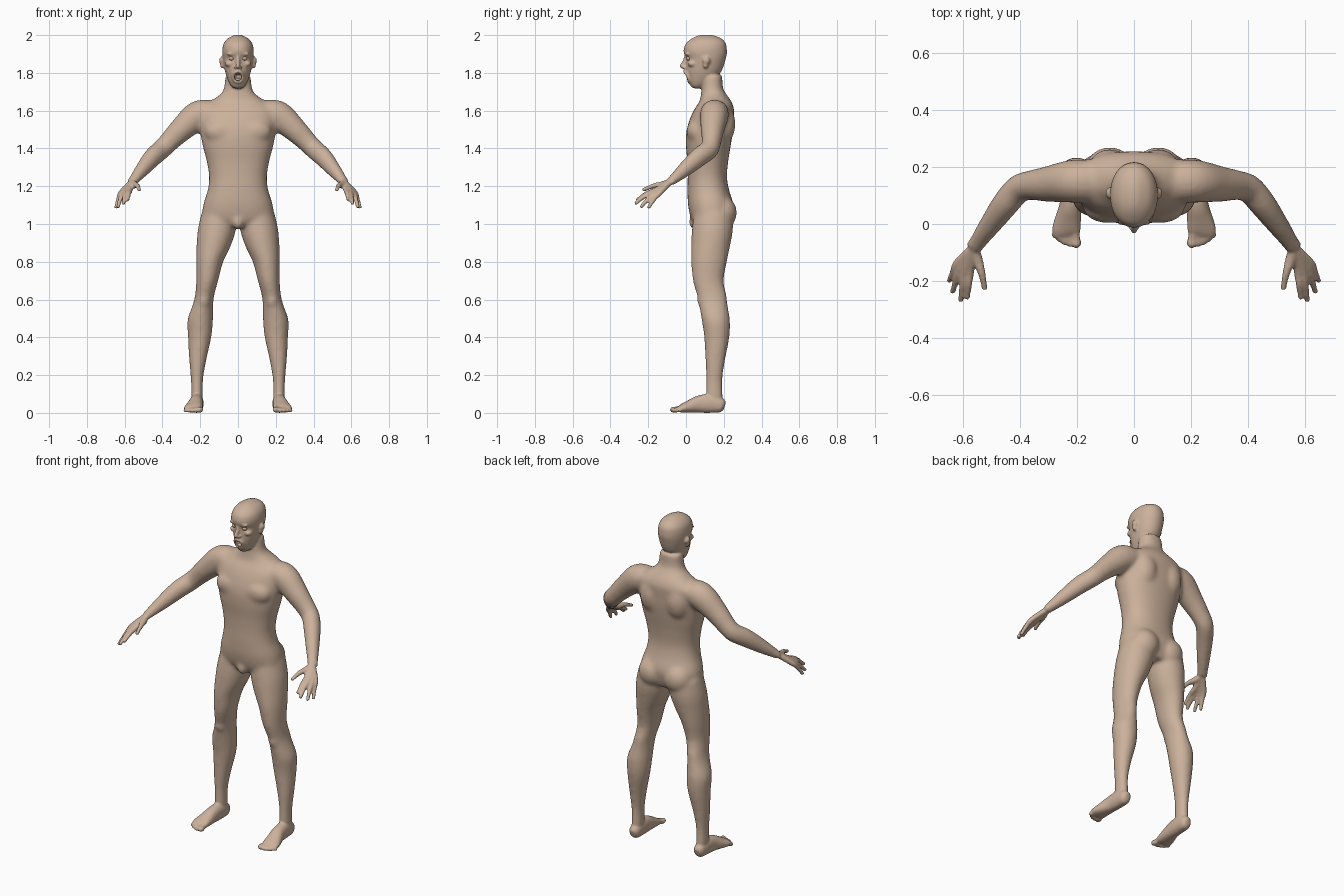
import bpy, bmesh, math
from mathutils import Vector, Matrix

skin = bpy.data.materials.new("skin")
skin.diffuse_color = (0.60, 0.44, 0.33, 1)
SIDES = (-1, 1)


def spline(rows, sub=5):
    """Catmull-Rom through rows of (x, y, z, ru, rv)."""
    out = []
    for i in range(len(rows) - 1):
        a, b = rows[max(i - 1, 0)], rows[i]
        c, d = rows[i + 1], rows[min(i + 2, len(rows) - 1)]
        for k in range(sub):
            t = k / sub
            out.append([0.5 * (2 * q + (r - p) * t + (2 * p - 5 * q + 4 * r - w) * t * t
                        + (3 * q - p - 3 * r + w) * t ** 3) for p, q, r, w in zip(a, b, c, d)])
    return out + [list(rows[-1])]


def tube(bm, rows, s=1, flat=False, n=2.0, grow=0.0, seg=28):
    """Closed loft; flat keeps the rings horizontal."""
    pts = spline(rows)
    pos = [Vector((p[0] * s, p[1], p[2])) for p in pts]
    rings, faces = [], []
    for i, p in enumerate(pts):
        u, v = Vector((1, 0, 0)), Vector((0, 1, 0))
        if not flat:
            t = (pos[min(i + 1, len(pos) - 1)] - pos[max(i - 1, 0)]).normalized()
            u = t.cross(Vector((0, 0, 1))).normalized()
            v = u.cross(t)
        ru, rv = max(p[3] + grow, 0.002), max(p[4] + grow, 0.002)
        ring = []
        for k in range(seg):
            a = 2 * math.pi * k / seg
            c, d = math.cos(a), math.sin(a)
            c = math.copysign(abs(c) ** (2 / n), c)
            d = math.copysign(abs(d) ** (2 / n), d)
            ring.append(bm.verts.new(pos[i] + u * (ru * c) + v * (rv * d)))
        rings.append(ring)
    for a, b in zip(rings, rings[1:]):
        for k in range(seg):
            j = (k + 1) % seg
            faces.append(bm.faces.new((a[k], a[j], b[j], b[k])))
    faces += [bm.faces.new(rings[0]), bm.faces.new(rings[-1])]
    bmesh.ops.recalc_face_normals(bm, faces=faces)


def ball(bm, c, r, s=1):
    m = Matrix.Translation((c[0] * s, c[1], c[2])) @ Matrix.Diagonal((*r, 1))
    bmesh.ops.create_uvsphere(bm, u_segments=24, v_segments=14, radius=1, matrix=m)


def make(bm, name):
    me = bpy.data.meshes.new(name)
    bm.to_mesh(me)
    bm.free()
    me.materials.append(skin)
    for p in me.polygons:
        p.use_smooth = True
    ob = bpy.data.objects.new(name, me)
    bpy.context.collection.objects.link(ob)
    return ob


def fuse(bm, voxel, iterations):
    """Merge overlapping volumes into one smoothed skin."""
    ob = make(bm, "volumes")
    rm = ob.modifiers.new("remesh", 'REMESH')
    rm.mode, rm.voxel_size = 'VOXEL', voxel
    sm = ob.modifiers.new("smooth", 'SMOOTH')
    sm.factor, sm.iterations = 0.5, iterations
    dg = bpy.context.evaluated_depsgraph_get()
    me = bpy.data.meshes.new_from_object(ob.evaluated_get(dg))
    bpy.data.objects.remove(ob)
    out = bmesh.new()
    out.from_mesh(me)
    return out


# torso and neck: (y, z, half width, half depth)
core = bmesh.new()
torso = [(.135, .99, .10, .085), (.133, 1.03, .18, .105), (.131, 1.10, .182, .118),
         (.118, 1.18, .158, .108), (.113, 1.25, .151, .102), (.115, 1.33, .163, .106),
         (.118, 1.41, .184, .116), (.125, 1.49, .198, .121), (.137, 1.56, .205, .113),
         (.150, 1.61, .20, .102), (.156, 1.65, .145, .082), (.147, 1.685, .093, .066),
         (.139, 1.72, .072, .055), (.138, 1.79, .066, .052)]
tube(core, [(0, *r) for r in torso], flat=True, n=2.25, grow=.002, seg=48)
ball(core, (0, .05, 1.01), (.03, .036, .042))

leg = [(.10, .145, 1.06, .09, .10), (.112, .14, .97, .098, .106), (.13, .13, .88, .087, .10),
       (.15, .122, .80, .069, .092), (.163, .118, .70, .055, .079), (.177, .137, .62, .048, .076),
       (.186, .145, .57, .052, .073), (.20, .158, .49, .065, .072), (.203, .163, .40, .059, .064),
       (.213, .155, .28, .043, .050), (.217, .15, .18, .030, .041), (.217, .15, .10, .029, .042),
       (.217, .15, .05, .028, .042)]
arm = [(.13, .15, 1.59, .07, .06), (.21, .15, 1.575, .073, .076), (.30, .14, 1.50, .06, .062),
       (.365, .135, 1.435, .049, .052), (.405, .122, 1.395, .047, .050),
       (.45, .07, 1.355, .045, .049), (.505, -.005, 1.29, .036, .038),
       (.55, -.068, 1.235, .028, .024), (.565, -.09, 1.22, .03, .019)]
for s in SIDES:
    tube(core, leg, s, flat=True, grow=.003)
    tube(core, arm, s, grow=.003)
    ball(core, (.085, .19, 1.06), (.085, .08, .088), s)      # buttock
    ball(core, (.085, .195, 1.53), (.075, .067, .11), s)     # shoulder blade
    ball(core, (.088, .055, 1.49), (.09, .053, .065), s)     # chest
    ball(core, (.181, .09, .595), (.033, .032, .04), s)      # kneecap
body = fuse(core, .01, 12)

# head: (front y, back y, z, half width)
head = [(.04, .08, 1.718, .018), (.027, .10, 1.728, .034), (.016, .13, 1.75, .048),
        (.007, .165, 1.78, .060), (.002, .188, 1.81, .069), (.001, .202, 1.845, .076),
        (.001, .211, 1.878, .081), (-.010, .216, 1.90, .083), (-.012, .216, 1.925, .083),
        (-.001, .211, 1.955, .076), (.028, .190, 1.98, .057), (.06, .155, 1.996, .028),
        (.09, .125, 2.002, .01)]
tube(body, [(0, (f + b) / 2, z, w, (b - f) / 2) for f, b, z, w in head], flat=True, n=2.1, seg=40)
tube(body, [(0, .003, 1.895, .009, .010), (0, -.006, 1.865, .010, .012),
            (0, -.022, 1.836, .011, .013), (0, -.018, 1.824, .007, .006)], flat=True)
for i in range(20):                                          # lips around open mouth
    a = 2 * math.pi * i / 20
    x = .026 * math.cos(a)
    ball(body, (x, .004 - .012 * math.sin(a) + 9 * x * x, 1.78 + .028 * math.sin(a)), (.009, .009, .009))

foot = [(.217, .205, .035, .015, .02), (.217, .187, .040, .031, .038), (.218, .13, .050, .036, .05),
        (.222, .07, .046, .038, .046), (.23, .02, .034, .045, .034), (.237, -.02, .024, .05, .023),
        (.238, -.04, .018, .044, .015)]
# toes: base x, tip x, tip y, radius
toes = [(.206, .202, -.066, .016), (.225, .224, -.068, .0115), (.242, .244, -.062, .011),
        (.257, .261, -.052, .0105), (.270, .277, -.038, .0105)]
# fingers: knuckle, tip
fingers = [((.574, -.165, 1.177), (.583, -.255, 1.130)), ((.592, -.165, 1.174), (.606, -.264, 1.112)),
           ((.608, -.155, 1.168), (.634, -.235, 1.094)), ((.618, -.138, 1.166), (.645, -.196, 1.090))]
for s in SIDES:
    tube(body, foot, s, n=2.2)
    for bx, tx, ty, r in toes:
        tube(body, [(bx, -.01, .022, r, r), (bx, -.035, .022, r, r), (tx, ty, .0145, r, r)], s, seg=14)
        ball(body, (tx, ty, r + .001), (r * 1.1, r * 1.2, r), s)
    for k, t in fingers:
        mid = [(a + b) / 2 for a, b in zip(k, t)]
        mid[2] += .007
        tube(body, [(.562, -.085, 1.222, .018, .017), (*k, .0155, .015),
                    (*mid, .0125, .0125), (*t, .0095, .0095)], s, seg=16)
        ball(body, t, (.0105, .0105, .0105), s)
    tube(body, [(.560, -.085, 1.222, .018, .017), (.548, -.125, 1.208, .019, .018),
                (.533, -.172, 1.202, .0135, .013), (.523, -.222, 1.182, .010, .010)], s, seg=16)
    ball(body, (.523, -.222, 1.182), (.011, .011, .011), s)
    ball(body, (.085, .108, 1.865), (.015, .020, .021), s)   # ear top
    ball(body, (.082, .104, 1.842), (.013, .013, .019), s)   # ear lobe
    ball(body, (.013, -.008, 1.829), (.009, .011, .008), s)  # nostril
    ball(body, (.034, .006, 1.900), (.026, .012, .008), s)   # brow
    ball(body, (.048, .034, 1.848), (.022, .026, .016), s)   # cheekbone
figure = make(fuse(body, .006, 4), "body")

# mouth opening
bm = bmesh.new()
ball(bm, (0, .008, 1.779), (.019, .036, .022))
cutter = make(bm, "mouth_cutter")
cutter.hide_render = True
cutter.display_type = 'WIRE'
cut = figure.modifiers.new("mouth", 'BOOLEAN')
cut.operation, cut.solver, cut.object = 'DIFFERENCE', 'EXACT', cutter

# tongue, teeth and eyes
for name, c, r in (("tongue", (0, .026, 1.765), (.015, .02, .009)),
                   ("upper_teeth", (0, .016, 1.798), (.016, .013, .006)),
                   ("left_eye", (.033, .017, 1.877), (.015, .015, .012)),
                   ("right_eye", (-.033, .017, 1.877), (.015, .015, .012))):
    bm = bmesh.new()
    ball(bm, c, r)
    make(bm, name)
